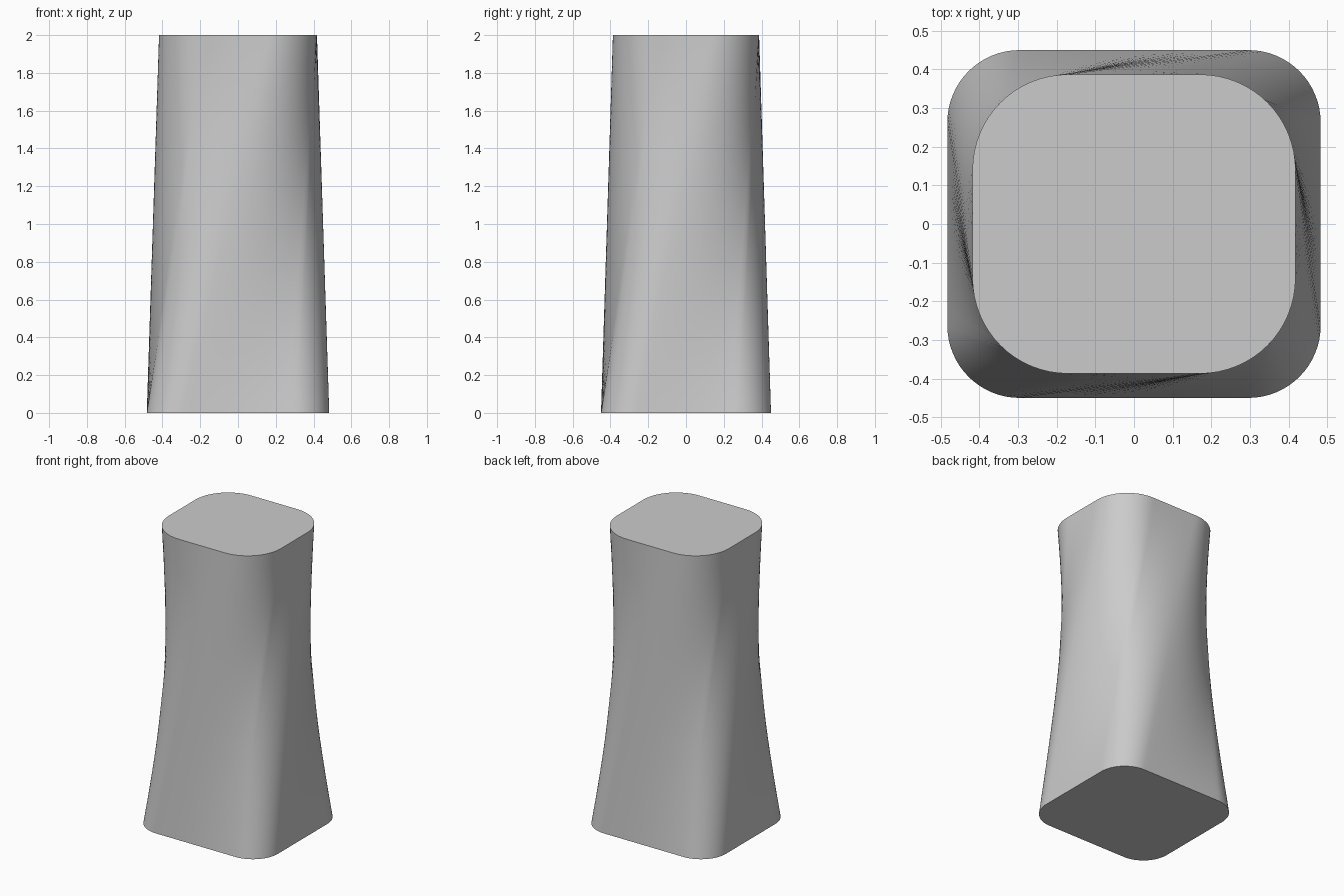
import bpy, bmesh
from math import sin, cos, pi, radians
from mathutils import Vector

if "Cube" in bpy.data.objects:
    bpy.data.objects.remove(bpy.data.objects["Cube"])

N = 16      # points per outline segment
ROWS = 32   # rings up the height


def outline(hx, hy, r, z):
    """Rounded rectangle as 8 segments: side, corner, side, corner... anticlockwise."""
    cx, cy = hx - r, hy - r
    centres = [(cx, cy), (-cx, cy), (-cx, -cy), (cx, -cy)]
    segs = []
    for k in range(4):
        ox, oy = centres[k]
        arc = [Vector((ox + r * cos(pi / 2 * (k + i / N)),
                       oy + r * sin(pi / 2 * (k + i / N)), z)) for i in range(N + 1)]
        px, py = centres[k - 1]
        start = Vector((px + r * cos(pi / 2 * k), py + r * sin(pi / 2 * k), z))
        segs.append([start.lerp(arc[0], i / N) for i in range(N)])
        segs.append(arc[:N])
    return segs


bottom = outline(0.483, 0.45, 0.187, 0)
top = outline(0.418, 0.387, 0.247, 2)

# Twisted loft: each base side runs up to the next corner, each corner to the next side
low = [p for s in bottom for p in s]
high = [p for s in top[1:] + top[:1] for p in s]
bm = bmesh.new()
rings = [[bm.verts.new(a.lerp(b, j / ROWS)) for a, b in zip(low, high)]
         for j in range(ROWS + 1)]
n = len(low)
for r0, r1 in zip(rings, rings[1:]):
    for i in range(n):
        k = (i + 1) % n
        bm.faces.new((r0[i], r0[k], r1[k], r1[i]))

# Flat end caps
bm.faces.new(rings[0][::-1])
bm.faces.new(rings[-1])

mesh = bpy.data.meshes.new("twisted_column")
bm.to_mesh(mesh)
bm.free()
column = bpy.data.objects.new("twisted_column", mesh)
bpy.context.collection.objects.link(column)
bpy.context.view_layer.objects.active = column
column.select_set(True)
bpy.ops.object.shade_smooth_by_angle(angle=radians(30))
